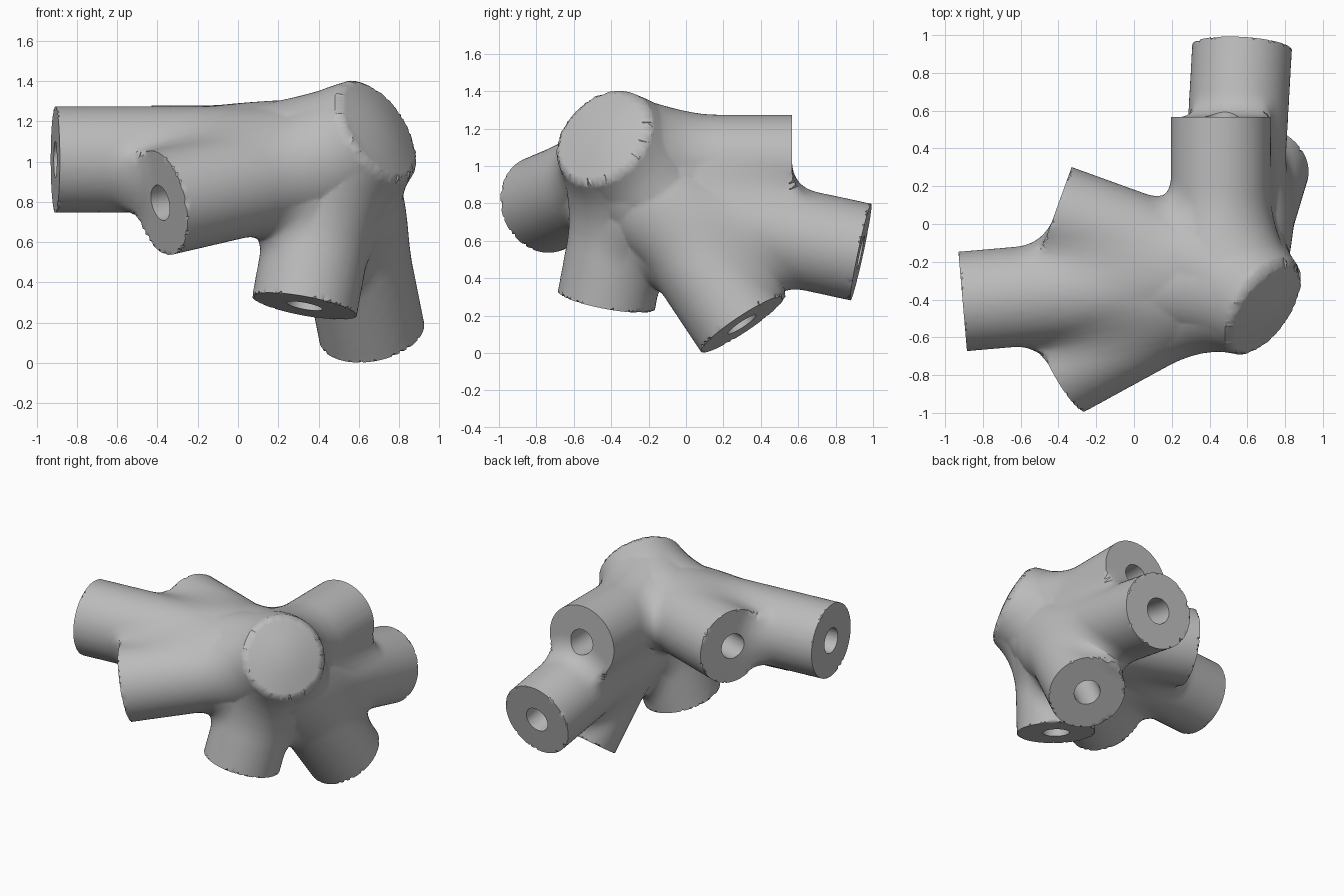
import bpy
import bmesh
from mathutils import Vector, Matrix

cube = bpy.data.objects.get("Cube")
if cube:
    bpy.data.objects.remove(cube, do_unlink=True)

RADIUS = 0.264
HOLE_RADIUS = 0.09
HOLE_DEPTH = 0.45
VOXEL = 0.018
BLEND, HEAD_BLEND = 0.14, 0.28
HUB = Vector((0.46, -0.29, 1.01))

# Sockets: end centre and outward direction
SOCKETS = {
    "head": ((0.677, -0.44, 1.145), (0.73, -0.48, 0.48)),
    "side": ((-0.907, -0.41, 1.01), (-0.996, -0.086, 0)),
    "front_side": ((-0.385, -0.76, 0.795), (-0.86, -0.47, -0.2)),
    "back_side": ((-0.42, 0.053, 1.015), (-0.94, 0.34, 0)),
    "back": ((0.46, 0.567, 1.01), (0, 1, 0)),
    "low_back": ((0.572, 0.935, 0.54), (0.055, 0.976, -0.21)),
    "rear_leg": ((0.664, 0.30, 0.153), (0.164, 0.546, -0.82)),
    "front_leg": ((0.33, -0.425, 0.283), (-0.18, -0.18, -0.967)),
}

tubes = []
for name, (end, direction) in SOCKETS.items():
    end, direction = Vector(end), Vector(direction).normalized()
    length = (end - HUB).dot(direction)
    if name == "low_back":
        length = 1.15
    tubes.append((end - direction * length, direction, length))


def add_cylinder(bm, centre, direction, radius, depth, segments=64):
    turn = direction.to_track_quat("Z", "Y").to_matrix().to_4x4()
    bmesh.ops.create_cone(bm, cap_ends=True, segments=segments, radius1=radius,
                          radius2=radius, depth=depth,
                          matrix=Matrix.Translation(centre) @ turn)


def make_object(name, bm):
    mesh = bpy.data.meshes.new(name)
    bm.to_mesh(mesh)
    bm.free()
    obj = bpy.data.objects.new(name, mesh)
    bpy.context.collection.objects.link(obj)
    return obj


def tube_distance(p, tube):
    # Round inner end, flat outer end
    start, d, length = tube
    rel = p - start
    t = rel.dot(d)
    if t < 0:
        return rel.length - RADIUS
    side = (rel - d * t).length - RADIUS
    over = t - length
    if side > 0 and over > 0:
        return (side * side + over * over) ** 0.5
    return max(side, over)


def soft_min(a, b, k):
    h = max(k - abs(a - b), 0) / k
    return min(a, b) - h * h * k / 4


def body_distance(p):
    dist = [tube_distance(p, t) for t in tubes]
    head = dist[0]
    rest = sorted(dist[1:])
    return min(soft_min(rest[0], rest[1], BLEND),
               soft_min(rest[0], head, HEAD_BLEND))


def settle(p):
    # Move a point onto the filleted surface
    step = 0.002
    for _ in range(3):
        f = body_distance(p)
        if abs(f) < 0.0004:
            break
        grad = Vector([body_distance(p + axis * step) - f
                       for axis in Matrix.Identity(3)])
        if grad.length < 1e-7:
            break
        move = max(-0.04, min(0.04, f))
        p = p - grad.normalized() * move
    return p


def snap_to_rim(p):
    # Keep the socket rims crisp
    for start, d, length in tubes:
        t = (p - start).dot(d)
        if abs(t - length) < VOXEL:
            radial = p - start - d * t
            rim = start + d * length + radial.normalized() * RADIUS
            if (rim - p).length < VOXEL * 0.55 and abs(body_distance(rim)) < 0.002:
                return rim
    return p


# Hub body
bm = bmesh.new()
for start, d, length in tubes:
    add_cylinder(bm, start + d * length / 2, d, RADIUS, length)
    bmesh.ops.create_icosphere(bm, subdivisions=4, radius=RADIUS,
                               matrix=Matrix.Translation(start))
body = make_object("connector_hub", bm)
bpy.context.view_layer.objects.active = body
body.select_set(True)
remesh = body.modifiers.new("union", "REMESH")
remesh.mode = "VOXEL"
remesh.voxel_size = VOXEL
bpy.ops.object.modifier_apply(modifier=remesh.name)
for v in body.data.vertices:
    v.co = snap_to_rim(settle(v.co.copy()))

# Bored holes, in every socket but the head
bm = bmesh.new()
for start, d, length in tubes[1:]:
    add_cylinder(bm, start + d * length, d, HOLE_RADIUS, HOLE_DEPTH * 2, 48)
cutter = make_object("hole_cutter", bm)
cutter.hide_render = True
bore = body.modifiers.new("holes", "BOOLEAN")
bore.operation = "DIFFERENCE"
bore.solver = "EXACT"
bore.object = cutter
bpy.ops.object.modifier_apply(modifier=bore.name)
bpy.data.objects.remove(cutter, do_unlink=True)

# Colour and shading
grey = bpy.data.materials.new("mid_grey")
grey.use_nodes = True
colour = (0.5, 0.5, 0.5, 1)
grey.diffuse_color = colour
grey.node_tree.nodes["Principled BSDF"].inputs["Base Color"].default_value = colour
body.data.materials.clear()
body.data.materials.append(grey)
bpy.ops.object.shade_smooth_by_angle(angle=0.6)
